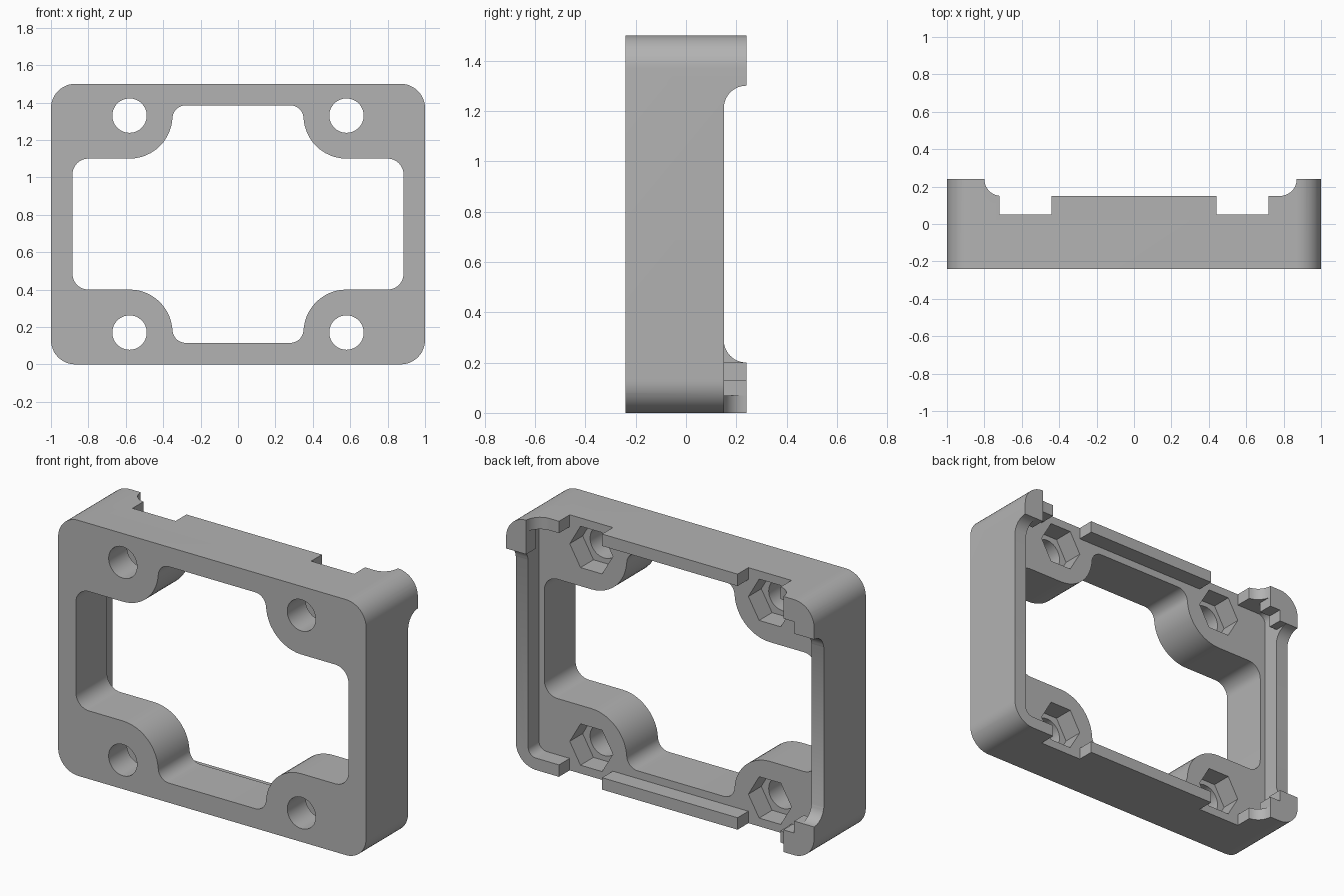
import bpy, bmesh, math
from mathutils import Vector

cube = bpy.data.objects.get("Cube")
if cube:
    bpy.data.objects.remove(cube, do_unlink=True)

MID = 0.75                              # half height
FRONT, FLOOR, RIM, BACK = -0.24, 0.05, 0.15, 0.24
OVER = 0.05                             # oversize trimmed off at the end
CORNERS = [(1, 1), (-1, 1), (-1, -1), (1, -1)]

grey = bpy.data.materials.new("plain_grey")
grey.use_nodes = True
grey.diffuse_color = (0.45, 0.45, 0.45, 1)
grey.node_tree.nodes["Principled BSDF"].inputs["Base Color"].default_value = grey.diffuse_color


def prism(name, outline, a, b, axis="y"):
    """Extrude a closed 2D outline from a to b along an axis."""
    place = {"x": lambda u, v, t: (t, v, u),
             "y": lambda u, v, t: (u, t, v),
             "z": lambda u, v, t: (u, v, t)}[axis]
    bm = bmesh.new()
    low = [bm.verts.new(place(u, v, a)) for u, v in outline]
    top = [bm.verts.new(place(u, v, b)) for u, v in outline]
    bm.faces.new(low)
    bm.faces.new(top)
    for i in range(len(low)):
        j = (i + 1) % len(low)
        bm.faces.new((low[i], low[j], top[j], top[i]))
    bmesh.ops.recalc_face_normals(bm, faces=bm.faces)
    mesh = bpy.data.meshes.new(name)
    bm.to_mesh(mesh)
    bm.free()
    mesh.materials.append(grey)
    obj = bpy.data.objects.new(name, mesh)
    bpy.context.collection.objects.link(obj)
    return obj


def rounded(points, steps=12):
    """Round each corner (u, v, radius) of a right-angled outline."""
    out = []
    for i, (u, v, r) in enumerate(points):
        p = Vector((u, v))
        d1 = (Vector(points[i - 1][:2]) - p).normalized()
        d2 = (Vector(points[(i + 1) % len(points)][:2]) - p).normalized()
        centre = p + (d1 + d2) * r
        for k in range(steps + 1):
            t = math.pi / 2 * k / steps
            out.append(tuple(centre - d2 * r * math.cos(t) - d1 * r * math.sin(t)))
    return out


def mirrored(quarter):
    """Repeat a quarter outline (u, height from middle, radius) in all four corners."""
    pts = []
    for sx, sz in CORNERS:
        part = quarter if sx * sz > 0 else quarter[::-1]
        pts += [(sx * u, MID + sz * v, r) for u, v, r in part]
    return rounded(pts)


def ring(cx, cz, r, n):
    return [(cx + r * math.cos(math.tau * k / n), cz + r * math.sin(math.tau * k / n))
            for k in range(n)]


def rect(u0, v0, u1, v1):
    return [(u0, v0), (u1, v0), (u1, v1), (u0, v1)]


def combine(target, tool, operation):
    mod = target.modifiers.new("combine", "BOOLEAN")
    mod.operation, mod.solver, mod.object = operation, "EXACT", tool
    bpy.context.view_layer.objects.active = target
    bpy.ops.object.modifier_apply(modifier=mod.name)
    bpy.data.objects.remove(tool, do_unlink=True)


# Body block, trimmed to its rounded outline at the end
frame = prism("mounting_frame", rect(-1 - OVER, -OVER, 1 + OVER, 2 * MID + OVER), FRONT, RIM)

# Shallow recess behind the rim
combine(frame, prism("recess", mirrored([(0.92, MID - 0.07, 0.05)]), FLOOR, 0.5), "DIFFERENCE")

# Central opening that curves around the four screw bosses
opening = mirrored([(0.885, 0.35, 0.085), (0.35, 0.35, 0.23), (0.35, 0.635, 0.07)])
combine(frame, prism("opening", opening, -0.5, 0.5), "DIFFERENCE")

# Screw holes, hexagonal nut pockets and rim notches
for sx, sz in CORNERS:
    x, z = sx * 0.58, MID + sz * 0.58
    combine(frame, prism("screw_hole", ring(x, z, 0.092, 48), -0.5, 0.5), "DIFFERENCE")
    combine(frame, prism("nut_pocket", ring(x, z, 0.14, 6), FLOOR - 0.12, 0.5), "DIFFERENCE")
    z0, z1 = sorted((z + sz * 0.08, z + sz * 0.4))
    combine(frame, prism("notch", rect(x - 0.14, z0, x + 0.14, z1), FLOOR, 0.5), "DIFFERENCE")


def flare(length, base, sign, r=0.09):
    """Side profile of a corner stop that sweeps down to the rim."""
    prof = [(-OVER, RIM - 0.02), (-OVER, BACK)]
    for k in range(13):
        t = math.pi / 2 * k / 12
        prof.append((min(length + r - r * math.cos(t), 0.28), BACK - r * math.sin(t)))
    prof.append((prof[-1][0], RIM - 0.02))
    return [(base - sign * w, y) for w, y in prof]


# Raised stops on three corners
for sx, sz, wx in [(1, 1, 0.13), (-1, 1, 0.2), (-1, -1, 0.2)]:
    ex, ez = sx, MID + sz * MID

    def inset(d):
        return ex - sx * d, ez - sz * d

    (ox, oz), (tx, tz) = inset(-OVER), inset(0.13)
    parts = [
        prism("flare_x", flare(wx, ex, sx), oz, ez - sz * 0.07, "z"),
        prism("flare_z", flare(0.2, ez, sz), ox, ex - sx * 0.08, "x"),
        prism("stop_x", rect(ox, oz, ex - sx * wx, tz), RIM, BACK),
        prism("stop_z", rect(ox, oz, tx, ez - sz * 0.2), RIM, BACK),
    ]
    for part in parts:
        combine(frame, part, "UNION")

# Rounded outer outline
combine(frame, prism("outline", mirrored([(1, MID, 0.13)]), -0.5, 0.5), "INTERSECT")

bpy.ops.object.select_all(action="DESELECT")
frame.select_set(True)
bpy.context.view_layer.objects.active = frame
bpy.ops.object.shade_smooth_by_angle(angle=math.radians(25))
